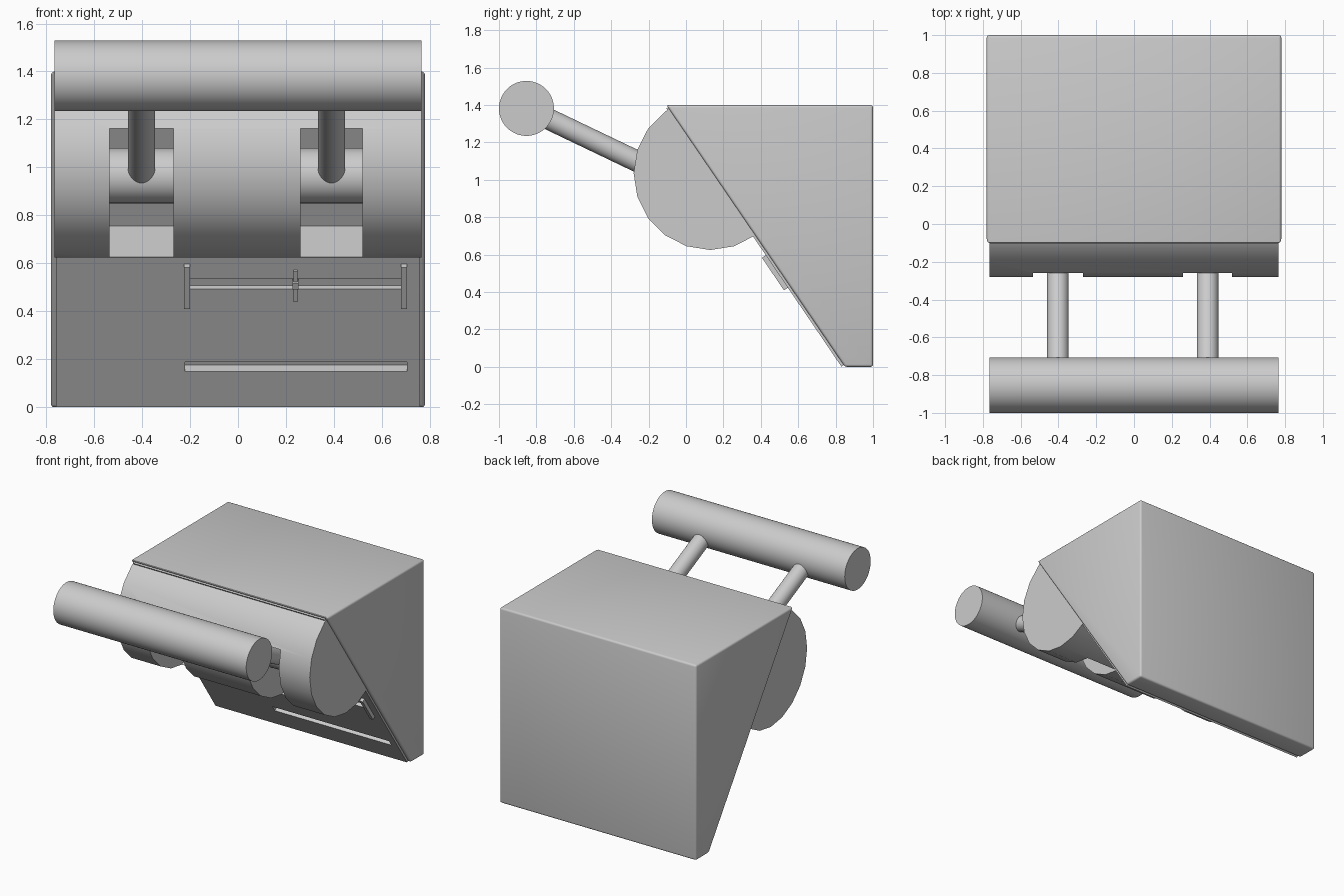
import bpy, bmesh, math
from mathutils import Vector, Matrix

if "Cube" in bpy.data.objects:
    bpy.data.objects.remove(bpy.data.objects["Cube"])

TOP = Vector((0, -0.10, 1.40))               # top edge of the sloped face
DOWN = Vector((0, 0.95, -1.40)).normalized()  # direction down the slope
OUT = Vector((0, DOWN.z, -DOWN.y))            # outward normal of the slope


def finish(bm, name):
    bmesh.ops.recalc_face_normals(bm, faces=bm.faces)
    me = bpy.data.meshes.new(name)
    bm.to_mesh(me)
    bm.free()
    ob = bpy.data.objects.new(name, me)
    bpy.context.collection.objects.link(ob)
    return ob


def activate(ob):
    bpy.ops.object.select_all(action='DESELECT')
    ob.select_set(True)
    bpy.context.view_layer.objects.active = ob


def smooth(ob, angle=35):
    activate(ob)
    bpy.ops.object.shade_smooth_by_angle(angle=math.radians(angle))


def prism(name, profile, x0, x1):
    bm = bmesh.new()
    face = bm.faces.new([bm.verts.new((x0, y, z)) for y, z in profile])
    ext = bmesh.ops.extrude_face_region(bm, geom=[face])
    bmesh.ops.translate(bm, vec=(x1 - x0, 0, 0),
                        verts=[v for v in ext['geom'] if isinstance(v, bmesh.types.BMVert)])
    return finish(bm, name)


def slope_box(name, x0, x1, s0, s1, h0, h1):
    """Box lying on the slope: s runs down it, h stands out from it."""
    pts = [TOP + DOWN * s + OUT * h for s, h in ((s0, h0), (s1, h0), (s1, h1), (s0, h1))]
    return prism(name, [(p.y, p.z) for p in pts], x0, x1)


def rod(name, a, b, r, sides=32):
    a, b = Vector(a), Vector(b)
    bm = bmesh.new()
    bmesh.ops.create_cone(bm, cap_ends=True, segments=sides, radius1=r, radius2=r,
                          depth=(b - a).length)
    rot = (b - a).to_track_quat('Z', 'Y').to_matrix().to_4x4()
    bm.transform(Matrix.Translation((a + b) / 2) @ rot)
    ob = finish(bm, name)
    smooth(ob)
    return ob


def cut(ob, cutters):
    activate(ob)
    for c in cutters:
        m = ob.modifiers.new("cut", 'BOOLEAN')
        m.operation, m.solver, m.object = 'DIFFERENCE', 'EXACT', c
        bpy.ops.object.modifier_apply(modifier=m.name)


# Wedge body with softened edges
body = prism("body", [(-0.105, 1.40), (1.0, 1.40), (1.0, 0.0), (0.85, 0.0)], -0.78, 0.78)
activate(body)
bev = body.modifiers.new("bevel", 'BEVEL')
bev.width, bev.segments = 0.014, 3
bpy.ops.object.modifier_apply(modifier=bev.name)

# Sloped front panel
panel = slope_box("front_panel", -0.76, 0.76, 0.012, 1.68, -0.01, 0.015)

# Narrow recesses in the sloped face
recesses = [slope_box("recess_cutter", -0.20, 0.68, 1.035, 1.085, -0.010, 0.1),
            slope_box("slot_cutter", -0.22, 0.705, 1.455, 1.502, -0.032, 0.1)]
cut(panel, recesses)
cut(body, recesses)
smooth(body)

# Half drum clipped by the slope
C, R = (0.13, 1.035), 0.41
ring = [(C[0] + R * math.sin(a), C[1] - R * math.cos(a))
        for a in (2 * math.pi * i / 20 for i in range(20))]
drum = prism("drum", ring, -0.765, 0.765)
behind = slope_box("behind_cutter", -1, 1, -1, 3, -1, 0.004)
SLOTS = ((-0.535, -0.27), (0.26, 0.52))
slots = [slope_box("drum_slot_cutter", a, b, 0.107, 0.768, -0.1, 1) for a, b in SLOTS]
cut(drum, [behind] + slots)
smooth(drum)

for c in recesses + slots + [behind]:
    bpy.data.objects.remove(c)

# Pivot rolls in the slots, arms and handle bar
bar_y, bar_z = -0.853, 1.382
for side, (a, b) in zip(("left", "right"), SLOTS):
    x = (a + b) / 2
    rod(side + "_pivot", (a, 0.06, 0.965), (b, 0.06, 0.965), 0.115)
    rod(side + "_arm", (x, bar_y, bar_z), (x, 0.06, 0.945), 0.057)
rod("handle_bar", (-0.765, bar_y, bar_z), (0.765, bar_y, bar_z), 0.147, 48)

# End brackets of the upper recess and the small clip across it
slope_box("left_bracket", -0.225, -0.20, 0.96, 1.17, 0.0, 0.04)
slope_box("right_bracket", 0.68, 0.705, 0.96, 1.17, 0.0, 0.04)
slope_box("clip_bar", 0.231, 0.249, 0.99, 1.145, -0.01, 0.025)
slope_box("clip_pad", 0.228, 0.252, 1.045, 1.075, -0.01, 0.035)
